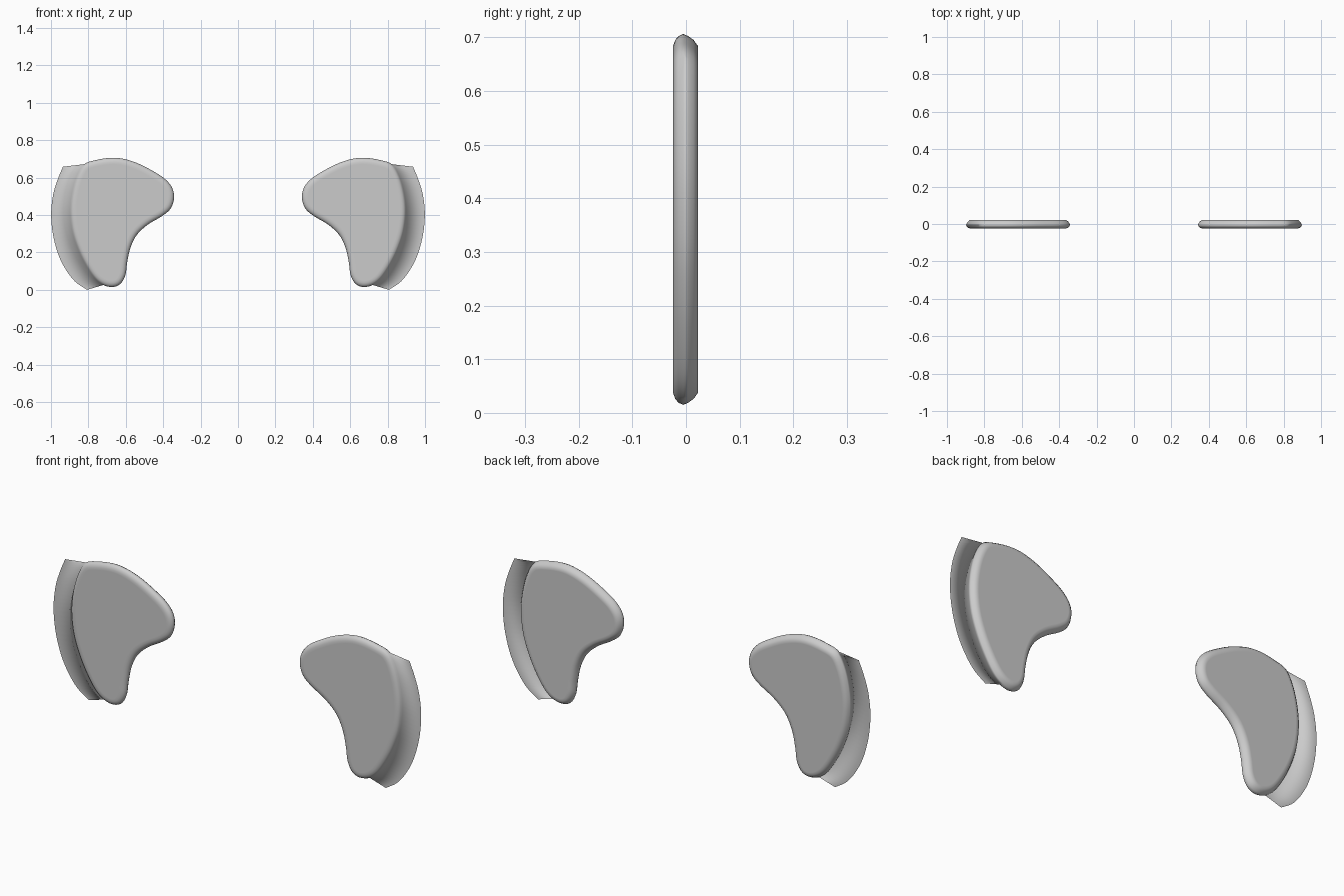
import bpy, bmesh
from mathutils import Vector

if "Cube" in bpy.data.objects:
    bpy.data.objects.remove(bpy.data.objects["Cube"])

STEPS = 5  # curve subdivisions between control points

# Pad outline (x, z), clockwise from the inner tip; fin runs along the outer side
PAD = [(.342, .49), (.352, .545), (.392, .594), (.46, .638), (.535, .676), (.61, .7),
       (.674, .706), (.75, .696), (.822, .672), (.862, .61), (.888, .52), (.898, .42),
       (.886, .31), (.853, .21), (.81, .125), (.765, .06), (.72, .026), (.67, .015),
       (.628, .033), (.602, .08), (.592, .15), (.575, .225), (.54, .295), (.48, .35),
       (.405, .395), (.36, .435)]
FIN_START, FIN_END = 8, 16  # outline points where the fin is joined
FIN = [(.936, .658), (.966, .585), (.988, .51), (.999, .41), (.99, .3), (.963, .195),
       (.925, .115), (.872, .045), (.807, .0)]

# Rim section: (inset, y), from the ridge to each flat side
FRONT = [(.004, -.014), (.011, -.020), (.022, -.024), (.034, -.024)]
BACK = [(.004, .004), (.011, .014), (.022, .022), (.034, .022)]
RIDGE_Y = -.005


def smooth(points, closed):
    """Catmull-Rom curve through the points."""
    p = [Vector(q) for q in points]
    n = len(p)
    if closed:
        get = lambda i: p[i % n]
    else:
        ends = {-1: 2 * p[0] - p[1], n: 2 * p[-1] - p[-2]}
        get = lambda i: ends[i] if i in ends else p[i]
    out = []
    for i in range(n if closed else n - 1):
        a, b, c, d = (get(i + k) for k in (-1, 0, 1, 2))
        for s in range(STEPS):
            t = s / STEPS
            out.append(.5 * (2 * b + (c - a) * t + (2 * a - 5 * b + 4 * c - d) * t ** 2
                             + (3 * b - a - 3 * c + d) * t ** 3))
    return out if closed else out + [p[-1]]


outline = smooth(PAD, True)
count = len(outline)
inward = []
for i in range(count):
    t = (outline[(i + 1) % count] - outline[i - 1]).normalized()
    inward.append(Vector((t.y, -t.x)))

bm = bmesh.new()


def ring(inset, y):
    pts = [o + n * inset for o, n in zip(outline, inward)]
    return [bm.verts.new((q.x, y, q.y)) for q in pts]


# Rounded pad: rings from the ridge to both flat sides
ridge = ring(0, RIDGE_Y)
for section in (FRONT, BACK):
    previous = ridge
    for inset, y in section:
        current = ring(inset, y)
        for i in range(count):
            j = (i + 1) % count
            bm.faces.new((previous[i], previous[j], current[j], current[i]))
        previous = current
    bm.faces.new(previous)
bmesh.ops.recalc_face_normals(bm, faces=bm.faces[:])

# Thin flat fin joined to the ridge
edge = [bm.verts.new((q.x, RIDGE_Y, q.y)) for q in smooth(FIN, False)]
root = ridge[FIN_START * STEPS:FIN_END * STEPS + 1]
for i in range(len(edge) - 1):
    face = bm.faces.new((root[i], root[i + 1], edge[i + 1], edge[i]))
    face.normal_update()
    if face.normal.y > 0:
        face.normal_flip()

for f in bm.faces:
    f.smooth = True
mesh = bpy.data.meshes.new("finned_pads")
bm.to_mesh(mesh)
bm.free()

grey = bpy.data.materials.new("light grey")
grey.diffuse_color = (.6, .6, .6, 1)
grey.use_nodes = True
grey.node_tree.nodes["Principled BSDF"].inputs["Base Color"].default_value = grey.diffuse_color
mesh.materials.append(grey)
pads = bpy.data.objects.new("finned_pads", mesh)
bpy.context.collection.objects.link(pads)

# Matching pad on the other side
mirror = pads.modifiers.new("mirror", 'MIRROR')
mirror.use_axis = (True, False, False)
mirror.use_mirror_merge = False
